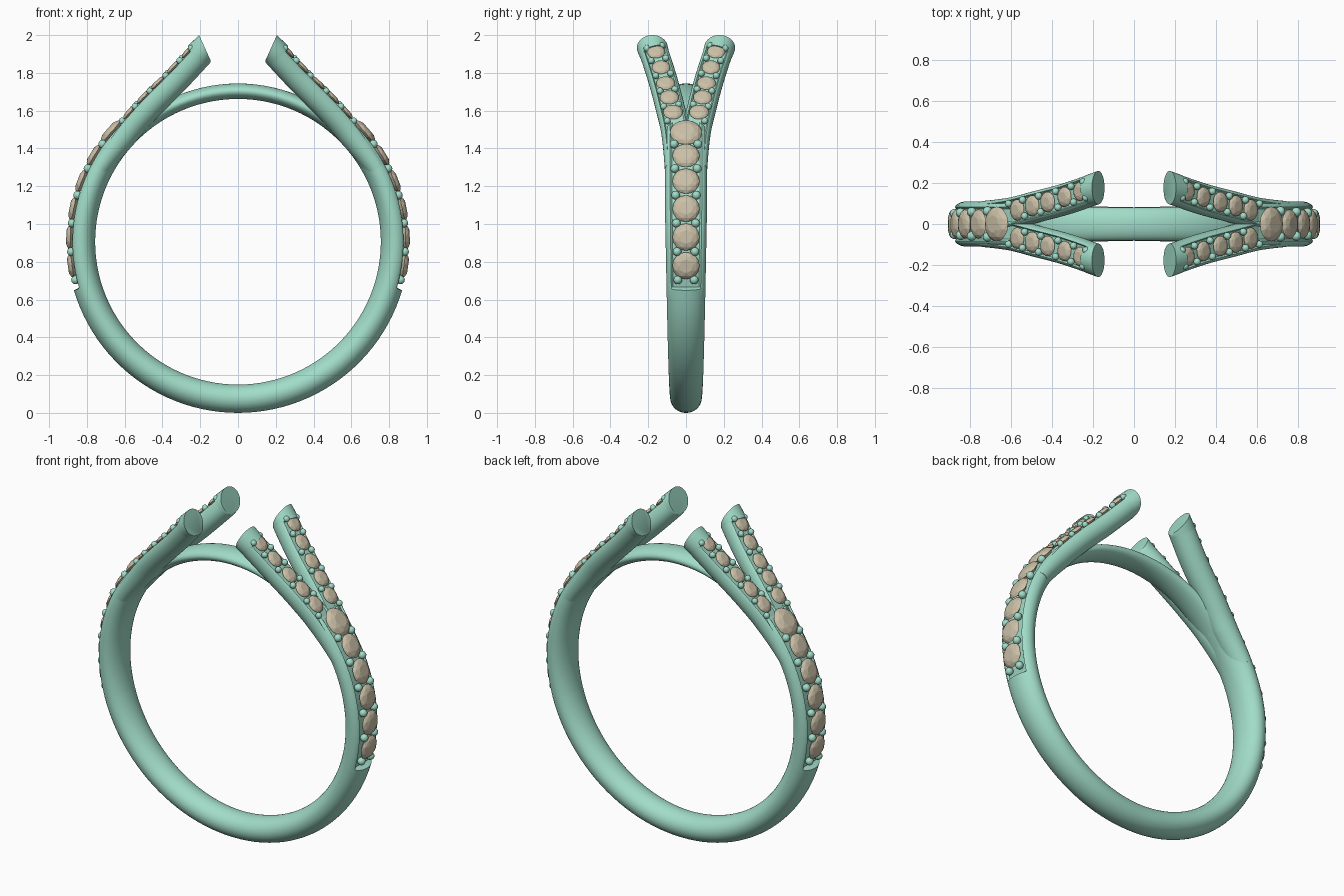
import bpy, bmesh, math
from mathutils import Vector, Matrix

if "Cube" in bpy.data.objects:
    bpy.data.objects.remove(bpy.data.objects["Cube"])

CZ, R, H = 0.906, 0.831, 0.075      # ring centre height, mid radius, half thickness
Y = Vector((0, 1, 0))


def material(name, col):
    m = bpy.data.materials.new(name)
    m.diffuse_color = (*col, 1)
    m.use_nodes = True
    m.node_tree.nodes["Principled BSDF"].inputs["Base Color"].default_value = m.diffuse_color
    return m


METAL = material("green_metal", (0.36, 0.72, 0.58))
STONE = material("tan_stone", (0.60, 0.53, 0.39))


def finish(bm, name, mat, smooth=True, mirror=(False, False)):
    bmesh.ops.recalc_face_normals(bm, faces=bm.faces)
    me = bpy.data.meshes.new(name)
    bm.to_mesh(me)
    bm.free()
    if smooth:
        me.shade_smooth()
        me.set_sharp_from_angle(angle=math.radians(38))
    me.materials.append(mat)
    ob = bpy.data.objects.new(name, me)
    bpy.context.collection.objects.link(ob)
    if any(mirror):
        md = ob.modifiers.new("mirror", 'MIRROR')
        md.use_axis = (mirror[0], mirror[1], False)
        md.use_mirror_merge = False
    return ob


def sweep(name, sections, mirror=(False, False), n=48):
    """Skin oval sections (centre, outward, side, half thickness, half width, grooved)."""
    bm = bmesh.new()
    rings = []
    for c, u, v, h, w, groove in sections:
        ring = []
        for i in range(n):
            a = 2 * math.pi * (i + 0.5) / n
            s, t = math.sin(a), math.cos(a)
            if groove and s > 0.6:
                s = 0.6 if abs(t) > 0.7 else 0.48
            ring.append(bm.verts.new(c + u * (h * s) + v * (w * t)))
        rings.append(ring)
    for a, b in zip(rings, rings[1:]):
        for i in range(n):
            j = (i + 1) % n
            bm.faces.new((a[i], a[j], b[j], b[i]))
    bm.faces.new(rings[0])
    bm.faces.new(rings[-1])
    return finish(bm, name, METAL, True, mirror)


def polar(deg, r=R):
    a = math.radians(deg)
    u = Vector((math.cos(a), 0, math.sin(a)))
    return Vector((0, 0, CZ)) + u * r, u


def add_gem(bm, p, u, v, r):
    """Faceted round stone: table, crown, girdle and point."""
    t = v.cross(u)
    pts = [p - u * r * 0.6]
    for k, rad, up, off in ((8, .5, .30, 0), (8, .82, .19, .5), (8, 1, 0, 0), (8, 1, -.02, .5)):
        for i in range(k):
            a = 2 * math.pi * (i + off) / k
            pts.append(p + (v * math.cos(a) + t * math.sin(a)) * (rad * r) + u * (up * r))
    vs = [bm.verts.new(q) for q in pts]
    bmesh.ops.convex_hull(bm, input=vs)


def add_bead(bm, p, r):
    bmesh.ops.create_uvsphere(bm, u_segments=14, v_segments=8, radius=r,
                              matrix=Matrix.Translation(p))


# Shank: right half from the bottom up to the split, then reflected for the left
def shank_section(deg, groove=False, end=1.0):
    c, u = polar(deg)
    k = min(1, max(0, (deg + 90) / 100))
    return c, u, Y.copy(), H * end, (0.082 + 0.029 * k) * end, groove


half = [shank_section(-90 + 73.5 * i / 24) for i in range(25)]
half += [shank_section(-16 + 61 * i / 22, True) for i in range(23)]
half += [shank_section(50, True, 0.6)]
left = [(Vector((-c.x, 0, c.z)), Vector((-u.x, 0, u.z)), v, h, w, g)
        for c, u, v, h, w, g in reversed(half[1:])]
sweep("shank", left + half)

# Bridge closing the finger hole at the top
bridge = []
for i in range(33):
    d = 38 + 104 * i / 32
    c, u = polar(d, 0.797)
    bridge.append((c, u, Y.copy(), 0.041, 0.08 + 0.02 * (abs(d - 90) / 52) ** 2, False))
sweep("bridge", bridge)

# Branch path, smoothed through a few points
ctrl = [Vector(p) for p in ((.78, .036, 1.17), (.734, .036, 1.296), (.60, .053, 1.478),
                            (.475, .085, 1.62), (.325, .125, 1.77), (.175, .178, 1.932),
                            (.06, .225, 2.06))]
path = []
for a, b, c, d in zip(ctrl, ctrl[1:], ctrl[2:], ctrl[3:]):
    for i in range(20):
        t = i / 20
        path.append(0.5 * (2 * b + (c - a) * t + (2 * a - 5 * b + 4 * c - d) * t * t
                           + (3 * b - a - 3 * c + d) * t ** 3))
path.append(ctrl[-2])
frames = []
for i, p in enumerate(path):
    t = (path[min(i + 1, len(path) - 1)] - path[max(i - 1, 0)]).normalized()
    v = (Y - t * Y.dot(t)).normalized()
    u = v.cross(t)
    if u.x < 0:
        u = -u
    frames.append((p, u, v))
# Four branches: grooved most of the way, with a closed slanted tip
stop = len(frames) - 5
secs = [(p, u, v, H * (0.8 + 0.18 * min(1, i / 20)), 0.077, True)
        for i, (p, u, v) in enumerate(frames[:stop])]
p, u, v = frames[stop]
secs.append((p.lerp(path[stop - 1], 0.8), u, v, H * 0.98, 0.077, False))
secs.append((p, u, v, H * 0.98, 0.078, False))
secs.append((path[-1], Vector((0.41, 0, 0.91)), Y.copy(), 0.075, 0.082, False))
sweep("branch", secs, (True, True))

# Stones and beads along the shank
gems, beads = bmesh.new(), bmesh.new()
for k in range(6):
    p, u = polar(-8.2 + 9.8 * k, 0.888)
    add_gem(gems, p, u, Y, 0.085 if k == 5 else 0.072)
    for s in (-1, 1):
        add_bead(beads, polar(-13.2 + 9.8 * k, 0.884)[0] + Y * s * (0.043 + 0.004 * k), 0.023)
finish(gems, "shank_stones", STONE, False, (True, False))
finish(beads, "shank_beads", METAL, True, (True, False))


# Stones and beads along the branches
def on_branch(z):
    spots = [(p + u * (0.6 * H + 0.008), u, v) for p, u, v in frames]
    return min(spots, key=lambda f: abs(f[0].z - z))


gems, beads = bmesh.new(), bmesh.new()
for k in range(5):
    p, u, v = on_branch(1.59 + 0.08 * k)
    add_gem(gems, p, u, v, 0.052 - 0.001 * k)
for k in range(6):
    p, u, v = on_branch(1.55 + 0.08 * k - (0.01 if k == 5 else 0))
    for s in (-1, 1):
        if k or s > 0:
            add_bead(beads, p + v * s * 0.04, 0.018)
finish(gems, "branch_stones", STONE, False, (True, True))
finish(beads, "branch_beads", METAL, True, (True, True))
